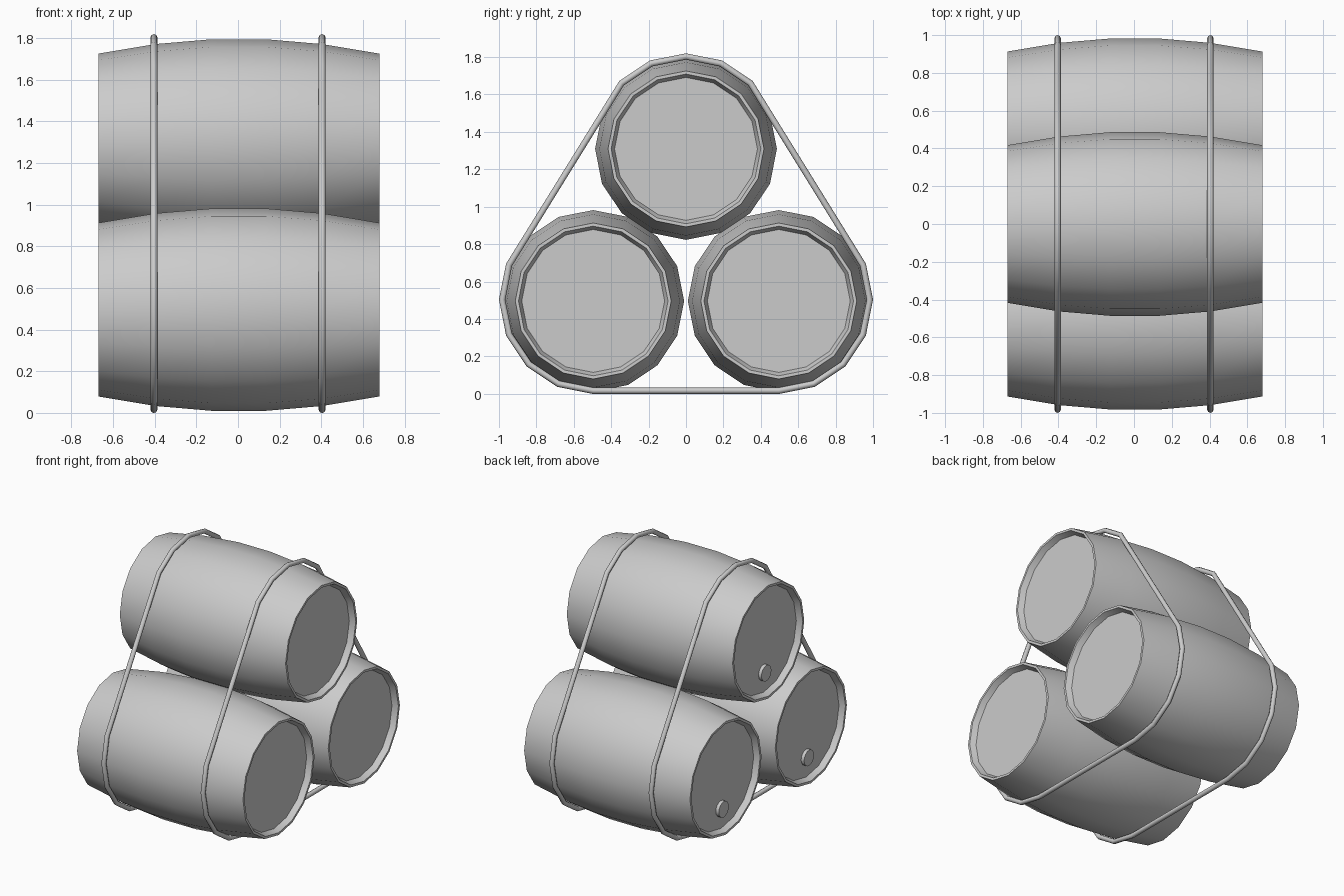
import bpy, bmesh, math
from mathutils import Matrix, Vector

cube = bpy.data.objects.get("Cube")
if cube:
    bpy.data.objects.remove(cube, do_unlink=True)

grey = bpy.data.materials.new("plain grey")
grey.use_nodes = True
grey.diffuse_color = (0.6, 0.6, 0.6, 1)
grey.node_tree.nodes["Principled BSDF"].inputs["Base Color"].default_value = (0.6, 0.6, 0.6, 1)

SIDES = 16
# Barrel axes as (y, z), with the upper one resting on the lower pair
BARRELS = {"front": (-0.496, 0.496), "back": (0.496, 0.496), "top": (0, 1.309)}
HALF = 0.675


def lathe(name, profile, location):
    """Spin (x, radius) points around the x axis; ends on the axis close it."""
    bm = bmesh.new()
    verts = [bm.verts.new((x, 0, r)) for x, r in profile]
    edges = [bm.edges.new(pair) for pair in zip(verts, verts[1:])]
    bmesh.ops.spin(bm, geom=verts + edges, cent=(0, 0, 0), axis=(1, 0, 0),
                   angle=math.tau, steps=SIDES)
    bmesh.ops.remove_doubles(bm, verts=bm.verts, dist=0.0005)
    bmesh.ops.recalc_face_normals(bm, faces=bm.faces)
    mesh = bpy.data.meshes.new(name)
    bm.to_mesh(mesh)
    bm.free()
    obj = bpy.data.objects.new(name, mesh)
    obj.location = location
    mesh.materials.append(grey)
    bpy.context.collection.objects.link(obj)
    bpy.ops.object.select_all(action="DESELECT")
    obj.select_set(True)
    bpy.context.view_layer.objects.active = obj
    bpy.ops.object.shade_smooth_by_angle(angle=math.radians(32))
    return obj


# Barrels: bulging staves, flat rim and recessed head, mirrored about the middle
half_profile = [(HALF - 0.04, 0), (HALF - 0.04, 0.382), (HALF, 0.4),
                (HALF, 0.417), (0.4, 0.463), (0.13, 0.486)]
profile = half_profile + [(-x, r) for x, r in reversed(half_profile)]
for place, (y, z) in BARRELS.items():
    lathe(place + "_barrel", profile, (0.004, y, z))
    # Bung low on one head
    lathe(place + "_bung", [(-0.02, 0), (-0.02, 0.058), (0.05, 0.058), (0.05, 0)],
          (-0.635, y, z - 0.235))


# Straps: one closed rod running around the outside of all three barrels
def strap(name, x):
    step = math.tau / SIDES
    path = []
    for place, first, last in (("back", -4, 1), ("top", 2, 6), ("front", 7, 12)):
        y, z = BARRELS[place]
        for i in range(first, last + 1):
            path.append((x, y + 0.487 * math.cos(i * step),
                         z + 0.007 + 0.487 * math.sin(i * step)))
    curve = bpy.data.curves.new(name, "CURVE")
    curve.dimensions = "3D"
    curve.bevel_depth = 0.017
    curve.bevel_resolution = 2
    spline = curve.splines.new("POLY")
    spline.points.add(len(path) - 1)
    for point, co in zip(spline.points, path):
        point.co = (*co, 1)
    spline.use_cyclic_u = True
    spline.use_smooth = True
    curve.materials.append(grey)
    obj = bpy.data.objects.new(name, curve)
    bpy.context.collection.objects.link(obj)


strap("left_strap", 0.404)
strap("right_strap", -0.404)
